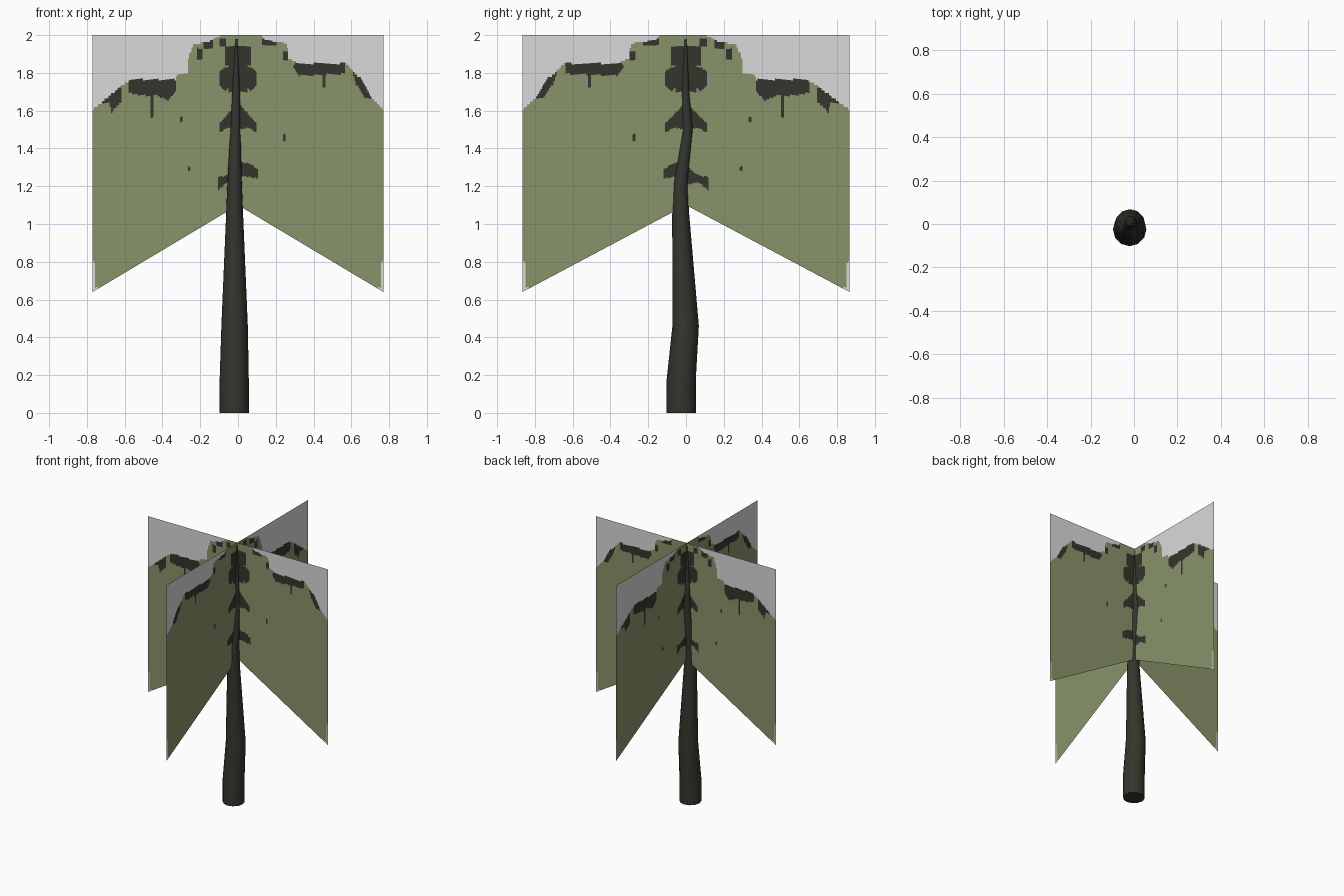
import bpy, bmesh, math

if "Cube" in bpy.data.objects:
    bpy.data.objects.remove(bpy.data.objects["Cube"])

W, D, TOP = 0.77, 0.866, 2.0       # foliage half width, half depth, height


def material(name, rgb):
    m = bpy.data.materials.new(name)
    m.diffuse_color = (*rgb, 1)
    m.use_nodes = True
    m.node_tree.nodes["Principled BSDF"].inputs["Base Color"].default_value = m.diffuse_color
    return m


green = material("leaf green", (0.25, 0.295, 0.143))
dark = material("dark bark", (0.036, 0.036, 0.027))
grey = material("pale grey", (0.70, 0.70, 0.70))


def inside(u, z, poly):
    hit = False
    for (x1, y1), (x2, y2) in zip(poly, poly[1:] + poly[:1]):
        if (y1 > z) != (y2 > z) and u < x1 + (z - y1) * (x2 - x1) / (y2 - y1):
            hit = not hit
    return hit


def box(u0, u1, z0, z1):
    return [(u0, z0), (u1, z0), (u1, z1), (u0, z1)]


def height(u, line):
    for (x1, y1), (x2, y2) in zip(line, line[1:]):
        if x1 <= u <= x2:
            return y1 + (u - x1) * (y2 - y1) / max(x2 - x1, 1e-6)
    return line[-1][1]


# Leaf outlines, from trunk outward, for the two kinds of blade
low_line = [(0, 2), (.11, 1.995), (.14, 1.97), (.235, 1.95), (.262, 1.885), (.265, 1.80),
            (.32, 1.79), (.33, 1.765), (.57, 1.765), (.625, 1.725), (.69, 1.67), (.77, 1.605)]
high_line = [(0, 2), (.125, 2), (.14, 1.975), (.26, 1.955), (.27, 1.875), (.325, 1.85),
             (.575, 1.85), (.61, 1.805), (.65, 1.77), (.705, 1.67), (.77, 1.605)]

# Dark tufts beside the trunk; low and high blades differ a little
top_tiers = [box(0, .07, 1.84, 1.94), box(0, .05, 1.70, 1.86),
             [(0, 1.72), (.05, 1.72), (.065, 1.70), (.095, 1.73), (.095, 1.81), (.07, 1.83), (0, 1.84)],
             [(0, 1.66), (.03, 1.61), (.10, 1.53), (.10, 1.48), (.06, 1.51), (0, 1.50)]]
low_dark = top_tiers + [
    [(0, 1.31), (.05, 1.26), (.105, 1.25), (.105, 1.18), (.06, 1.22), (0, 1.21)],
    [(.73, 1.64), (.62, 1.73), (.615, 1.65), (.67, 1.59), (.68, 1.64)],
    [(.575, 1.77), (.33, 1.77), (.33, 1.70), (.37, 1.655), (.43, 1.68), (.52, 1.68), (.585, 1.70)],
    box(.445, .462, 1.56, 1.69), box(.19, .22, 1.87, 1.93), box(.135, .18, 1.93, 1.98),
    box(.06, .10, 1.94, 1.98), box(.296, .307, 1.54, 1.57), box(.25, .265, 1.28, 1.305)]
high_dark = top_tiers + [
    [(0, 1.33), (.06, 1.32), (.105, 1.29), (.105, 1.24), (.05, 1.25), (0, 1.26)],
    [(.325, 1.86), (.57, 1.86), (.57, 1.795), (.325, 1.785), (.29, 1.84)],
    [(.605, 1.81), (.65, 1.775), (.715, 1.67), (.67, 1.665), (.62, 1.75)],
    box(.445, .462, 1.72, 1.80), box(.125, .205, 1.945, 1.985), box(.235, .27, 1.87, 1.91),
    box(.24, .255, 1.44, 1.475)]


def blade(name, along_x, half, sign, line, tufts, nu=110, nz=110):
    """Upright sheet from the trunk outward, coloured in small cells."""
    bm = bmesh.new()
    verts = []
    for i in range(nu + 1):
        d = sign * half * i / nu
        z0 = 1.10 - 0.46 * i / nu
        verts.append([bm.verts.new((d if along_x else -.006, 0 if along_x else d,
                                    z0 + (TOP - z0) * j / nz)) for j in range(nz + 1)])
    for i in range(nu):
        u = W * (i + .5) / nu
        for j in range(nz):
            f = bm.faces.new((verts[i][j], verts[i + 1][j], verts[i + 1][j + 1], verts[i][j + 1]))
            z = f.calc_center_median().z
            if z > height(u, line) or (u > .757 and z < .80) or (u > .742 and z < .668):
                f.material_index = 2
            elif any(inside(u, z, p) for p in tufts):
                f.material_index = 1
    if sign < 0:
        bmesh.ops.reverse_faces(bm, faces=bm.faces[:])
    me = bpy.data.meshes.new(name)
    bm.to_mesh(me)
    bm.free()
    for m in (green, dark, grey):
        me.materials.append(m)
    bpy.context.collection.objects.link(bpy.data.objects.new(name, me))


blade("foliage_left", True, W, -1, low_line, low_dark)
blade("foliage_right", True, W, 1, high_line, high_dark)
blade("foliage_front", False, D, -1, high_line, high_dark)
blade("foliage_back", False, D, 1, low_line, low_dark)

# Crooked tapering trunk: x, y, z, radius of each ring
path = [(-.02, -.025, 0, .077), (-.02, -.025, .18, .077), (-.018, -.002, .46, .070),
        (-.018, -.028, 1.05, .045), (-.018, -.028, 1.22, .038), (-.014, .010, 1.50, .027),
        (-.010, -.002, 1.70, .020), (-.008, -.002, 1.98, .005)]
SIDES = 12
bm = bmesh.new()
rings = [[bm.verts.new((x + r * math.cos(2 * math.pi * k / SIDES),
                        y + r * math.sin(2 * math.pi * k / SIDES), z)) for k in range(SIDES)]
         for x, y, z, r in path]
for a, b in zip(rings, rings[1:]):
    for k in range(SIDES):
        n = (k + 1) % SIDES
        bm.faces.new((a[k], a[n], b[n], b[k]))
bm.faces.new(rings[0][::-1])
bm.faces.new(rings[-1])
me = bpy.data.meshes.new("trunk")
bm.to_mesh(me)
bm.free()
me.materials.append(dark)
trunk = bpy.data.objects.new("trunk", me)
bpy.context.collection.objects.link(trunk)
bpy.context.view_layer.objects.active = trunk
trunk.select_set(True)
bpy.ops.object.shade_smooth_by_angle(angle=math.radians(40))
